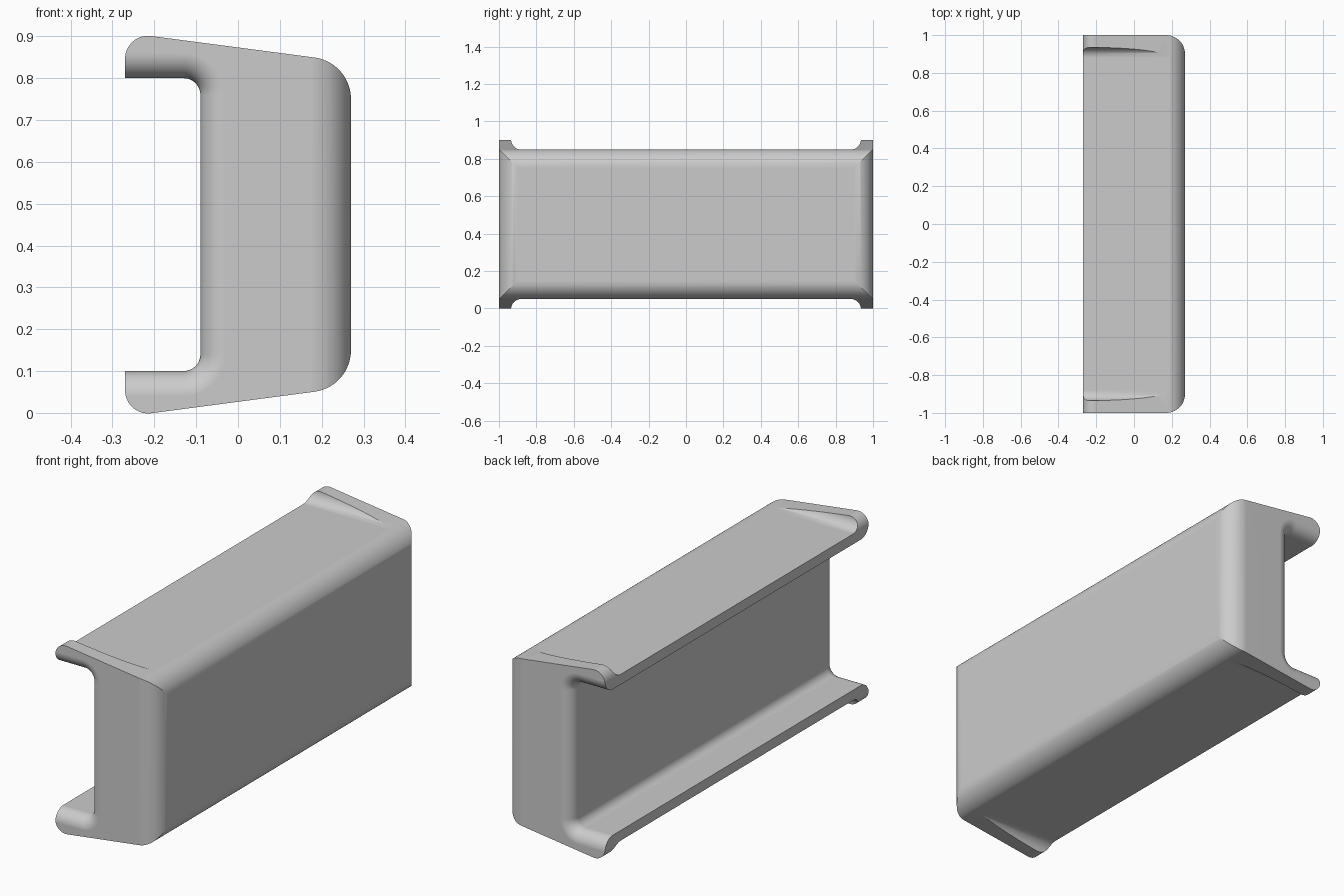
import bpy, bmesh, math
from mathutils import Vector

cube = bpy.data.objects.get("Cube")
if cube:
    bpy.data.objects.remove(cube, do_unlink=True)

MID = 0.45      # mirror height
SEG = 14        # segments per rounded corner


def rounded(corners):
    """2D outline from (x, y, radius) corners, each replaced by a tangent arc."""
    out = []
    n = len(corners)
    for i, (x, y, r) in enumerate(corners):
        p = Vector((x, y))
        if r == 0:
            out.append(p)
            continue
        a = (Vector(corners[i - 1][:2]) - p).normalized()
        b = (Vector(corners[(i + 1) % n][:2]) - p).normalized()
        half = a.angle(b) / 2
        centre = p + (a + b).normalized() * (r / math.sin(half))
        reach = r / math.tan(half)
        u, v = p + a * reach - centre, p + b * reach - centre
        sweep = u.angle(v)
        for k in range(SEG + 1):
            t = k / SEG
            out.append(centre + (u * math.sin((1 - t) * sweep)
                                 + v * math.sin(t * sweep)) / math.sin(sweep))
    return out


def loft(name, rings):
    """Solid skin through equal-length rings, capped at both ends."""
    bm = bmesh.new()
    loops = [[bm.verts.new(p) for p in ring] for ring in rings]
    n = len(loops[0])
    for a, b in zip(loops, loops[1:]):
        for i in range(n):
            j = (i + 1) % n
            bm.faces.new((a[i], a[j], b[j], b[i]))
    bm.faces.new(loops[0])
    bm.faces.new(loops[-1])
    bmesh.ops.recalc_face_normals(bm, faces=bm.faces)
    mesh = bpy.data.meshes.new(name)
    bm.to_mesh(mesh)
    bm.free()
    obj = bpy.data.objects.new(name, mesh)
    bpy.context.collection.objects.link(obj)
    return obj


def combine(target, tool, operation):
    """Apply a boolean and discard the tool."""
    tool.hide_render = True
    mod = target.modifiers.new(operation.title(), 'BOOLEAN')
    mod.operation, mod.object, mod.solver = operation, tool, 'EXACT'
    bpy.context.view_layer.objects.active = target
    bpy.ops.object.modifier_apply(modifier=mod.name)
    bpy.data.objects.remove(tool, do_unlink=True)


# Outer block: tapered side profile with rounded corners
half_profile = [(-0.27, 0.909, 0.055), (0.27, 0.838, 0.1)]
profile = half_profile + [(x, 2 * MID - z, r) for x, z, r in reversed(half_profile)]
outline = rounded(profile)
body = loft("channel_body", [[(p.x, y, p.y) for p in outline] for y in (-1.1, 1.1)])

# Plan outline: rounds the two upright corners at the closed side
plan = rounded([(-0.4, -1, 0), (0.27, -1, 0.1), (0.27, 1, 0.1), (-0.4, 1, 0)])
combine(body, loft("plan_cutter", [[(p.x, p.y, z) for p in plan] for z in (-0.2, 1.1)]),
        'INTERSECT')

# Open channel: widens in a quarter round towards both ends
LIP = 0.06
steps = [math.radians(90 * k / SEG) for k in range(SEG + 1)]
flare = [(1 - LIP + LIP * math.sin(a), LIP * (1 - math.cos(a))) for a in steps]
flare.append((1.1, LIP))
stations = [(-y, d) for y, d in reversed(flare)] + flare
rings = []
for y, d in stations:
    low, high, web, r = 0.1 - d, 0.8 + d, -0.09 + d, 0.04 + d
    ring = rounded([(-0.5, low, 0), (web, low, r), (web, high, r), (-0.5, high, 0)])
    rings.append([(p.x, y, p.y) for p in ring])
combine(body, loft("channel_cutter", rings), 'DIFFERENCE')

# Shallow recesses above and below leave a raised rib at each end
recess = rounded([(-0.935, 1.1, 0), (-0.935, 0.849, 0.055),
                  (0.935, 0.849, 0.055), (0.935, 1.1, 0)])
for side in (1, -1):
    rings = [[(x, p.x, MID + side * (p.y - MID)) for p in recess] for x in (-0.5, 0.5)]
    combine(body, loft("recess_cutter", rings), 'DIFFERENCE')

# Plain grey finish
grey = bpy.data.materials.new("plain_grey")
grey.use_nodes = True
colour = (0.6, 0.6, 0.6, 1)
grey.diffuse_color = colour
grey.node_tree.nodes["Principled BSDF"].inputs["Base Color"].default_value = colour
body.data.materials.clear()
body.data.materials.append(grey)
for face in body.data.polygons:
    face.material_index = 0

# Smooth rounds with crisp creases
bpy.ops.object.select_all(action='DESELECT')
body.select_set(True)
bpy.context.view_layer.objects.active = body
bpy.ops.object.shade_smooth_by_angle(angle=math.radians(25))
weighted = body.modifiers.new("Weighted normals", 'WEIGHTED_NORMAL')
weighted.keep_sharp = True
